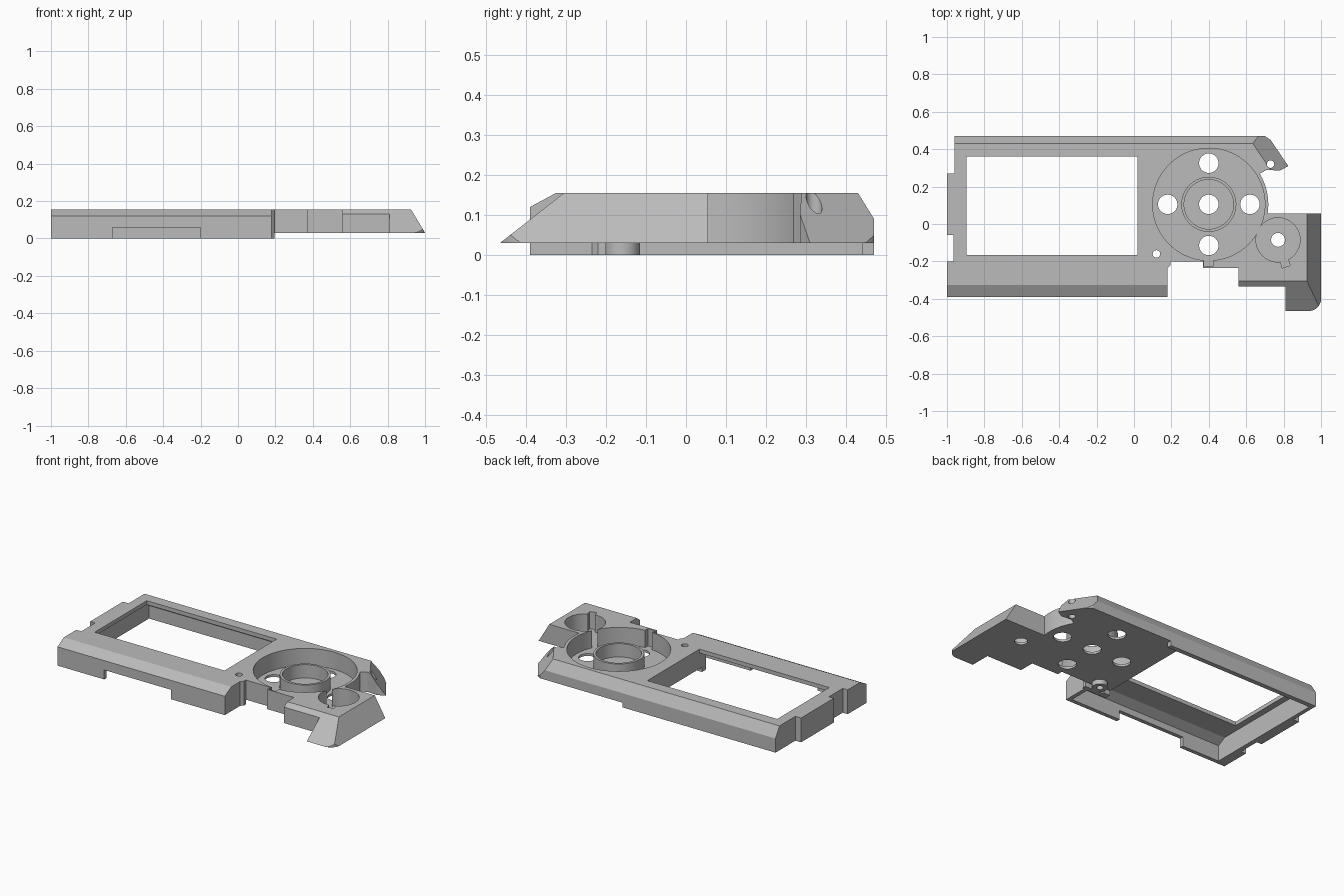
import bpy, bmesh
from math import cos, sin, radians
from mathutils import Matrix, Vector

if "Cube" in bpy.data.objects:
    bpy.data.objects.remove(bpy.data.objects["Cube"], do_unlink=True)

grey = bpy.data.materials.new("plain grey")
grey.use_nodes = True
grey.diffuse_color = (0.5, 0.5, 0.5, 1)
grey.node_tree.nodes["Principled BSDF"].inputs["Base Color"].default_value = (0.5, 0.5, 0.5, 1)

TOP, BASE = 0.155, 0.03
DIAL, KNOB = (0.4, 0.105), (0.77, -0.085)


def prism(name, poly, a, b, axis="z"):
    """Extrude a 2D polygon from a to b along an axis."""
    place = {"x": lambda u, v, w: (w, u, v),
             "y": lambda u, v, w: (u, w, v),
             "z": lambda u, v, w: (u, v, w)}[axis]
    bm = bmesh.new()
    low = [bm.verts.new(place(u, v, a)) for u, v in poly]
    high = [bm.verts.new(place(u, v, b)) for u, v in poly]
    bm.faces.new(low)
    bm.faces.new(high)
    for i in range(len(poly)):
        j = (i + 1) % len(poly)
        bm.faces.new((low[i], low[j], high[j], high[i]))
    bmesh.ops.recalc_face_normals(bm, faces=bm.faces)
    mesh = bpy.data.meshes.new(name)
    bm.to_mesh(mesh)
    bm.free()
    mesh.materials.append(grey)
    ob = bpy.data.objects.new(name, mesh)
    bpy.context.collection.objects.link(ob)
    return ob


def box(name, x0, x1, y0, y1, z0, z1):
    return prism(name, [(x0, y0), (x1, y0), (x1, y1), (x0, y1)], z0, z1)


def arc(c, r, a0, a1, n):
    return [(c[0] + r * cos(radians(a0 + (a1 - a0) * i / n)),
             c[1] + r * sin(radians(a0 + (a1 - a0) * i / n))) for i in range(n + 1)]


def disc(name, c, r, z0, z1, n=64):
    return prism(name, arc(c, r, 0, 360, n)[:-1], z0, z1)


def cut(target, cutter):
    """Subtract the cutter and throw it away."""
    cutter.hide_render = True
    mod = target.modifiers.new("cut", "BOOLEAN")
    mod.operation = "DIFFERENCE"
    mod.solver = "EXACT"
    mod.object = cutter
    bpy.context.view_layer.objects.active = target
    bpy.ops.object.modifier_apply(modifier=mod.name)
    bpy.data.objects.remove(cutter, do_unlink=True)


def rear_bevel():
    return prism("cutter", [(0.43, TOP), (0.47, 0.09), (0.6, 0.09), (0.6, 0.3), (0.43, 0.3)],
                 -1.2, 1.2, "x")


# Display housing: hollow shell with bevelled long edges
display = prism("display_housing", [
    (-1, -0.39), (0.18, -0.39), (0.18, -0.235), (0.195, -0.22), (0.195, -0.2),
    (0.06, -0.2), (0.06, 0.47), (-0.96, 0.47), (-0.96, 0.27), (-1, 0.27),
    (-1, -0.06), (-0.965, -0.06), (-0.965, -0.2), (-1, -0.2)], 0, TOP)
cut(display, rear_bevel())
cut(display, prism("cutter", [(-0.325, TOP), (-0.39, 0.12), (-0.5, 0.12), (-0.5, 0.3),
                              (-0.325, 0.3)], -1.2, 1.2, "x"))
front_curve = [(-0.365, -0.1), (-0.365, 0.1), (-0.31, 0.13)]
cut(display, prism("cutter", front_curve + [(0.41, 0.13), (0.44, 0.08), (0.44, -0.1)],
                   -0.935, 0.02, "x"))
cut(display, prism("cutter", front_curve + [(-0.23, 0.13), (-0.23, -0.1)], 0, 0.155, "x"))
# Window, front slot and clearance under the control side
cut(display, box("cutter", -0.895, 0.02, -0.165, 0.36, 0.1, 0.3))
cut(display, box("cutter", -0.67, -0.2, -0.5, -0.35, -0.1, 0.06))
cut(display, box("cutter", 0.01, 0.17, -0.19, 0.44, -0.1, BASE))

# Control housing: thick plate with a rounded waist and rear wing
control = prism("control_housing", [
    (0.06, -0.2), (0.37, -0.2), (0.37, -0.235), (0.56, -0.235), (0.56, -0.335),
    (0.81, -0.335), (0.81, -0.465)]
    + arc((0.935, -0.4), 0.065, -90, 0, 8) + [(1, 0.055), (0.73, 0.055)]
    + arc(DIAL, 0.318, -9, 31, 16)
    + [(0.71, 0.29), (0.78, 0.285), (0.825, 0.31), (0.73, 0.45), (0.7, 0.47), (0.06, 0.47)],
    BASE, TOP)
cut(control, rear_bevel())
cut(control, prism("cutter", [(0.925, TOP), (1, BASE), (1.2, BASE), (1.2, 0.3), (0.925, 0.3)],
                   -0.6, 0.2, "y"))
cut(control, prism("cutter", [(-0.305, TOP), (-0.465, BASE), (-0.6, BASE), (-0.6, 0.3),
                              (-0.305, 0.3)], 0.5, 1.1, "x"))
wing_bevel = prism("cutter", [(-0.09, TOP), (0, BASE), (0.2, BASE), (0.2, 0.3), (-0.09, 0.3)],
                   -0.06, 0.3, "y")
wing_bevel.data.transform(Matrix.Translation(Vector((0.825, 0.31, 0)))
                          @ Matrix.Rotation(radians(34), 4, "Z"))
cut(control, wing_bevel)

# Dial and knob wells with their key slots
FLOOR = 0.045
cut(control, disc("cutter", DIAL, 0.3, FLOOR, 0.3, 96))
cut(control, box("cutter", 0.375, 0.425, -0.225, -0.1, FLOOR, 0.3))
cut(control, disc("cutter", KNOB, 0.118, FLOOR, 0.3))
slot = box("cutter", -0.022, 0.022, -0.15, 0, FLOOR, 0.3)
slot.data.transform(Matrix.Translation(Vector((*KNOB, 0))) @ Matrix.Rotation(radians(17), 4, "Z"))
cut(control, slot)

# Through holes
SCREW = (0.12, -0.16)
holes = [(DIAL, 0.052), (KNOB, 0.037), (SCREW, 0.02), ((0.73, 0.32), 0.02)]
for dx, dy in ((1, 0), (-1, 0), (0, 1), (0, -1)):
    holes.append(((DIAL[0] + 0.22 * dx, DIAL[1] + 0.22 * dy), 0.052))
for centre, radius in holes:
    cut(control, disc("cutter", centre, radius, -0.1, 0.3, 32))

# Hub ring, screw post and rear skirt
ring = disc("hub_ring", DIAL, 0.147, FLOOR, 0.13)
cut(ring, disc("cutter", DIAL, 0.132, 0, 0.3))
post = disc("screw_post", SCREW, 0.045, 0, BASE, 32)
cut(post, disc("cutter", SCREW, 0.02, -0.1, 0.3, 32))
skirt = box("rear_skirt", 0.06, 0.12, 0.44, 0.47, 0, BASE)

# Smooth round walls, keep hard edges
bpy.ops.object.select_all(action="DESELECT")
for ob in (display, control, ring, post, skirt):
    ob.select_set(True)
bpy.context.view_layer.objects.active = control
bpy.ops.object.shade_smooth_by_angle(angle=radians(25))
